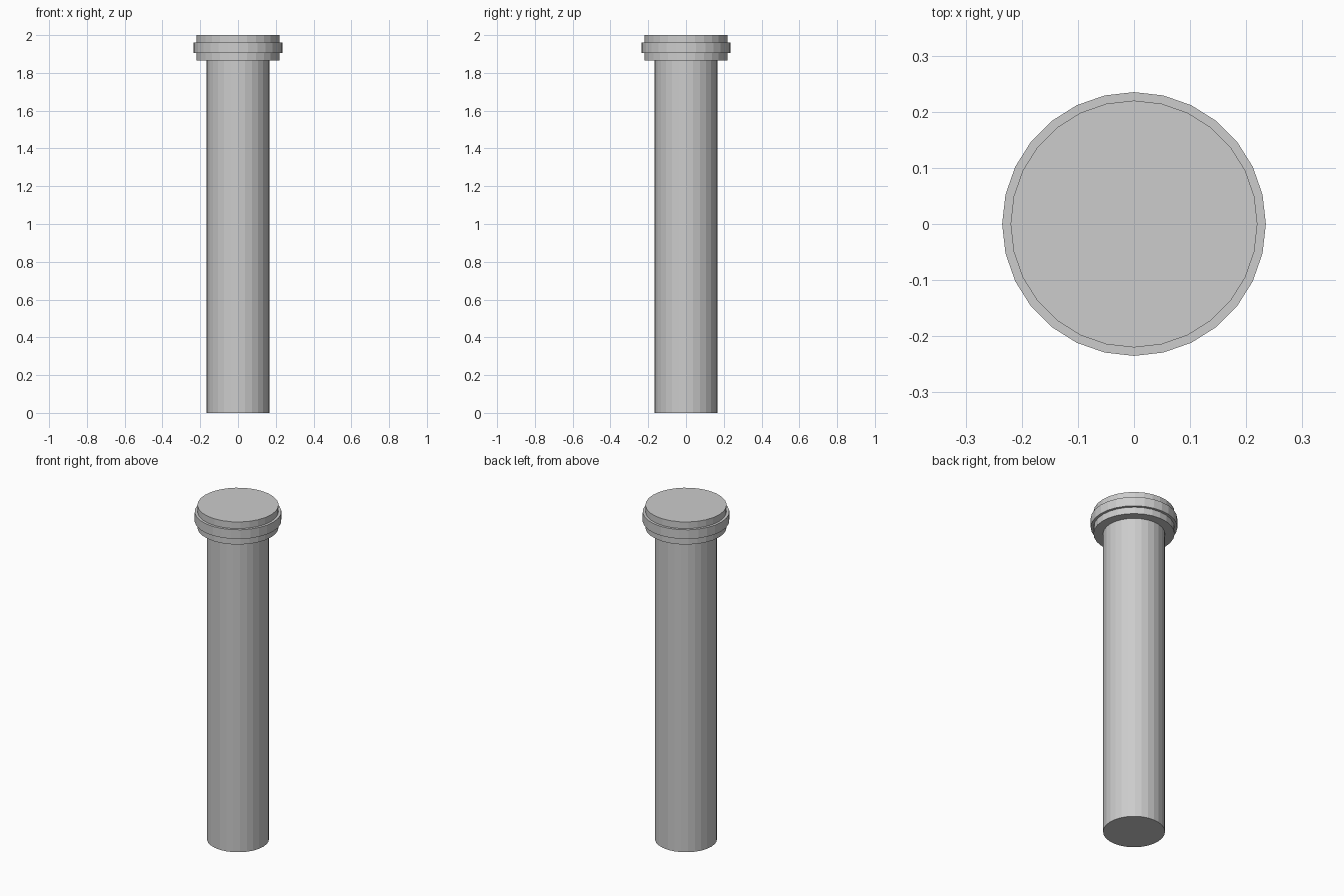
import bpy, bmesh, math

if "Cube" in bpy.data.objects:
    bpy.data.objects.remove(bpy.data.objects["Cube"])

SIDES = 28

grey = bpy.data.materials.new("light grey")
grey.diffuse_color = (0.604, 0.604, 0.604, 1)
grey.use_nodes = True
grey.node_tree.nodes["Principled BSDF"].inputs["Base Color"].default_value = grey.diffuse_color


def lathe(name, profile):
    """Closed, flat-shaded turned part from (radius, height) points, bottom to top."""
    bm = bmesh.new()
    rings = []
    for r, z in profile:
        rings.append([bm.verts.new((r * math.cos(2 * math.pi * i / SIDES),
                                    r * math.sin(2 * math.pi * i / SIDES), z))
                      for i in range(SIDES)])
    for low, high in zip(rings, rings[1:]):
        for i in range(SIDES):
            j = (i + 1) % SIDES
            bm.faces.new((low[i], low[j], high[j], high[i]))
    bm.faces.new(rings[0][::-1])
    bm.faces.new(rings[-1])
    mesh = bpy.data.meshes.new(name)
    bm.to_mesh(mesh)
    bm.free()
    mesh.materials.append(grey)
    obj = bpy.data.objects.new(name, mesh)
    bpy.context.collection.objects.link(obj)
    return obj


# Straight shaft, ending just inside the collar
lathe("shaft", [(0.168, 0), (0.168, 1.88)])

# Stepped collar with a raised middle band
lathe("collar", [(0.22, 1.865), (0.22, 1.905), (0.235, 1.905),
                 (0.235, 1.96), (0.22, 1.96), (0.22, 2.0)])
